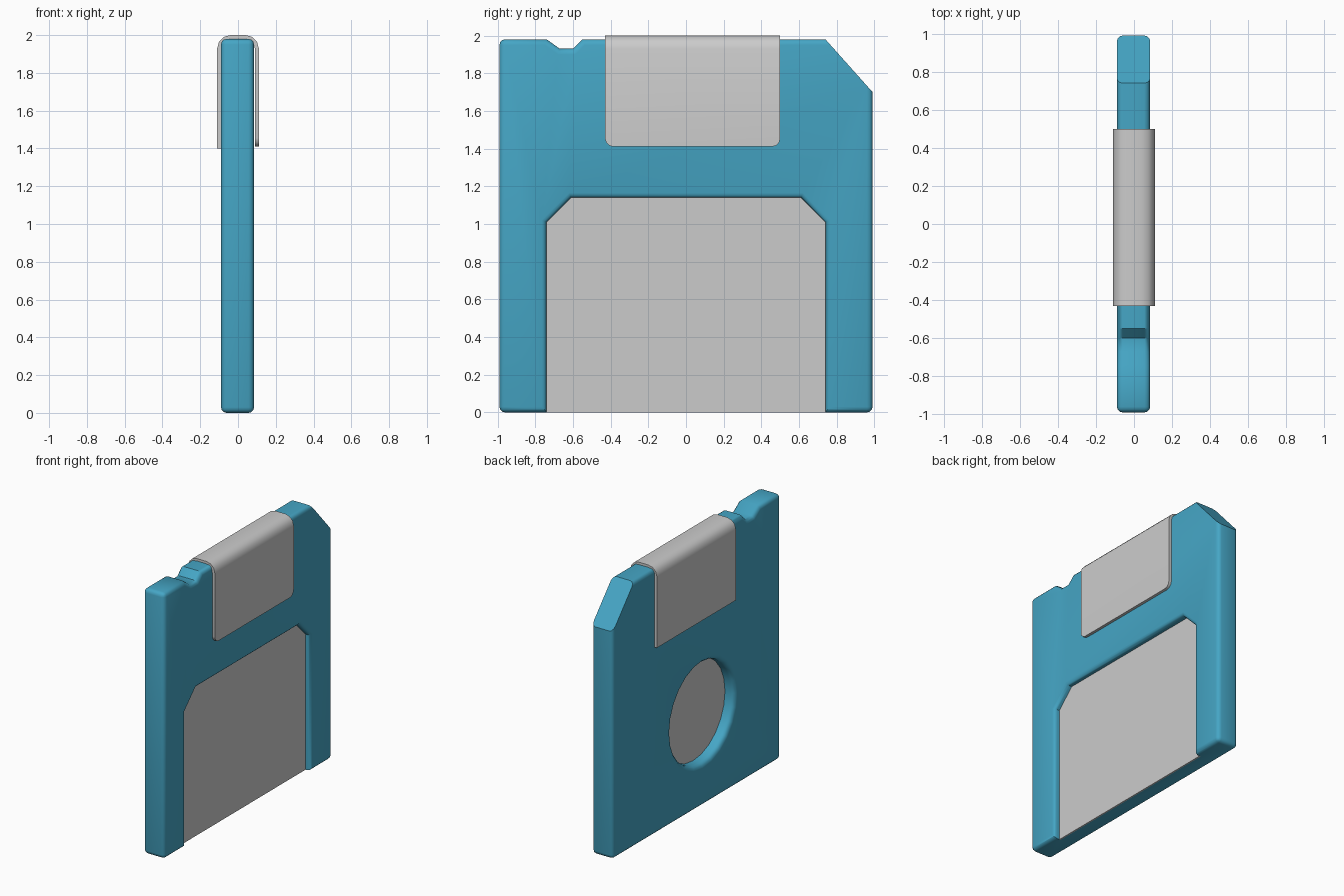
import bpy, bmesh, math
from mathutils import Vector

if "Cube" in bpy.data.objects:
    bpy.data.objects.remove(bpy.data.objects["Cube"])


def finish(name, bm, mat=None):
    bmesh.ops.recalc_face_normals(bm, faces=bm.faces)
    me = bpy.data.meshes.new(name)
    bm.to_mesh(me)
    bm.free()
    ob = bpy.data.objects.new(name, me)
    bpy.context.collection.objects.link(ob)
    if mat:
        me.materials.append(mat)
    return ob


def loft(loops):
    """Solid through matching loops of 3D points, capped at both ends."""
    bm = bmesh.new()
    rings = [[bm.verts.new(p) for p in loop] for loop in loops]
    for a, b in zip(rings, rings[1:]):
        for i in range(len(a)):
            j = (i + 1) % len(a)
            bm.faces.new((a[i], a[j], b[j], b[i]))
    bm.faces.new(rings[0])
    bm.faces.new(rings[-1])
    bmesh.ops.recalc_face_normals(bm, faces=bm.faces)
    return bm


def slab(outline, x0, x1):
    return loft([[(x, y, z) for y, z in outline] for x in (x0, x1)])


def smooth(ob):
    bpy.ops.object.select_all(action='DESELECT')
    ob.select_set(True)
    bpy.context.view_layer.objects.active = ob
    bpy.ops.object.shade_smooth_by_angle(angle=math.radians(35))


def label_outline(o, bottom):
    w, t, k = 0.74 + o, 1.14 + o, 0.41 * o
    return [(-w, bottom), (w, bottom), (w, 1.01 + k), (0.61 + k, t),
            (-0.61 - k, t), (-w, 1.01 + k)]


def hub_outline(r, n=24):
    return [(-0.07 + r * math.cos(2 * math.pi * i / n),
             0.69 + r * math.sin(2 * math.pi * i / n)) for i in range(n)]


def flared_cutter(name, outline, floor, face, side, r):
    """Pocket cutter whose mouth opens with a rounded lip of radius r."""
    sections = [(floor, 0)]
    for i in range(4):
        t = math.pi / 2 * i / 3
        sections.append((face - side * r * (1 - math.sin(t)), r * (1 - math.cos(t))))
    sections.append((face + side * 0.1, r))
    ob = finish(name, loft([[(x, y, z) for y, z in outline(o)] for x, o in sections]))
    ob.hide_render = True
    return ob


blue = bpy.data.materials.new("blue_plastic")
blue.diffuse_color = (0.06, 0.38, 0.56, 1)
blue.use_nodes = True
blue.node_tree.nodes["Principled BSDF"].inputs["Base Color"].default_value = blue.diffuse_color

# Body: notched slab with rounded rim, one corner cut off
XB, XF = -0.09, 0.085
bm = slab([(-0.99, 0), (0.99, 0), (0.99, 1.98), (-0.55, 1.98), (-0.6, 1.93),
           (-0.67, 1.93), (-0.74, 1.98), (-0.99, 1.98)], XB, XF)
rim = []
for e in bm.edges:
    a, b = (v.co for v in e.verts)
    if abs(a.x - b.x) < 0.01 or abs(a.y) > 0.98:
        rim.append(e)
    elif abs(a.x - b.x) < 1e-4:
        rim.append(e)
rim = [e for e in rim if abs(e.verts[0].co.x - e.verts[1].co.x) < 1e-4
       or abs(e.verts[0].co.y) > 0.98]
bmesh.ops.bevel(bm, geom=rim, offset=0.03, segments=3, profile=0.5,
                affect='EDGES', clamp_overlap=True)
bmesh.ops.bisect_plane(bm, geom=bm.verts[:] + bm.edges[:] + bm.faces[:],
                       plane_co=Vector((0, 0.74, 1.98)),
                       plane_no=Vector((0, 0.28, 0.25)), clear_outer=True)
bmesh.ops.holes_fill(bm, edges=[e for e in bm.edges if e.is_boundary], sides=0)
body = finish("disk_body", bm, blue)

# Label pocket in the +x face, round hub pocket in the -x face
cutters = [
    flared_cutter("label_cutter", lambda o: label_outline(o, -0.1), 0.03, XF, 1, 0.025),
    flared_cutter("hub_cutter", lambda o: hub_outline(0.375 + o), 0.0, XB, -1, 0.035)]
bpy.context.view_layer.objects.active = body
for c in cutters:
    m = body.modifiers.new("cut", 'BOOLEAN')
    m.operation = 'DIFFERENCE'
    m.solver = 'EXACT'
    m.object = c
    bpy.ops.object.modifier_apply(modifier=m.name)
for c in cutters:
    bpy.data.objects.remove(c)
smooth(body)

# Label panel and hub plate
finish("label_panel", slab(label_outline(0, 0), 0.03, 0.04))
finish("hub_plate", slab(hub_outline(0.375), -0.01, 0.0))


# Metal shutter: U-shaped strip folded over the top edge
def fold(hw, top, r):
    arc = [math.pi / 2 * i / 3 for i in range(4)]
    right = [(hw - r + r * math.cos(t), top - r + r * math.sin(t)) for t in arc]
    path = right + [(-x, z) for x, z in reversed(right)]
    return [(hw, 1.41)] + path + [(-hw, 1.40)]


profile = fold(0.11, 2.0, 0.07) + fold(0.089, 1.982, 0.052)[::-1]
bm = loft([[(x, y, z) for x, z in profile] for y in (-0.43, 0.5)])
corners = [e for e in bm.edges
           if all(v.co.x > 0.08 and abs(v.co.z - 1.41) < 1e-3 for v in e.verts)
           and abs(e.verts[0].co.y - e.verts[1].co.y) < 1e-4]
bmesh.ops.bevel(bm, geom=corners, offset=0.045, segments=3, profile=0.5, affect='EDGES')
smooth(finish("shutter", bm))
